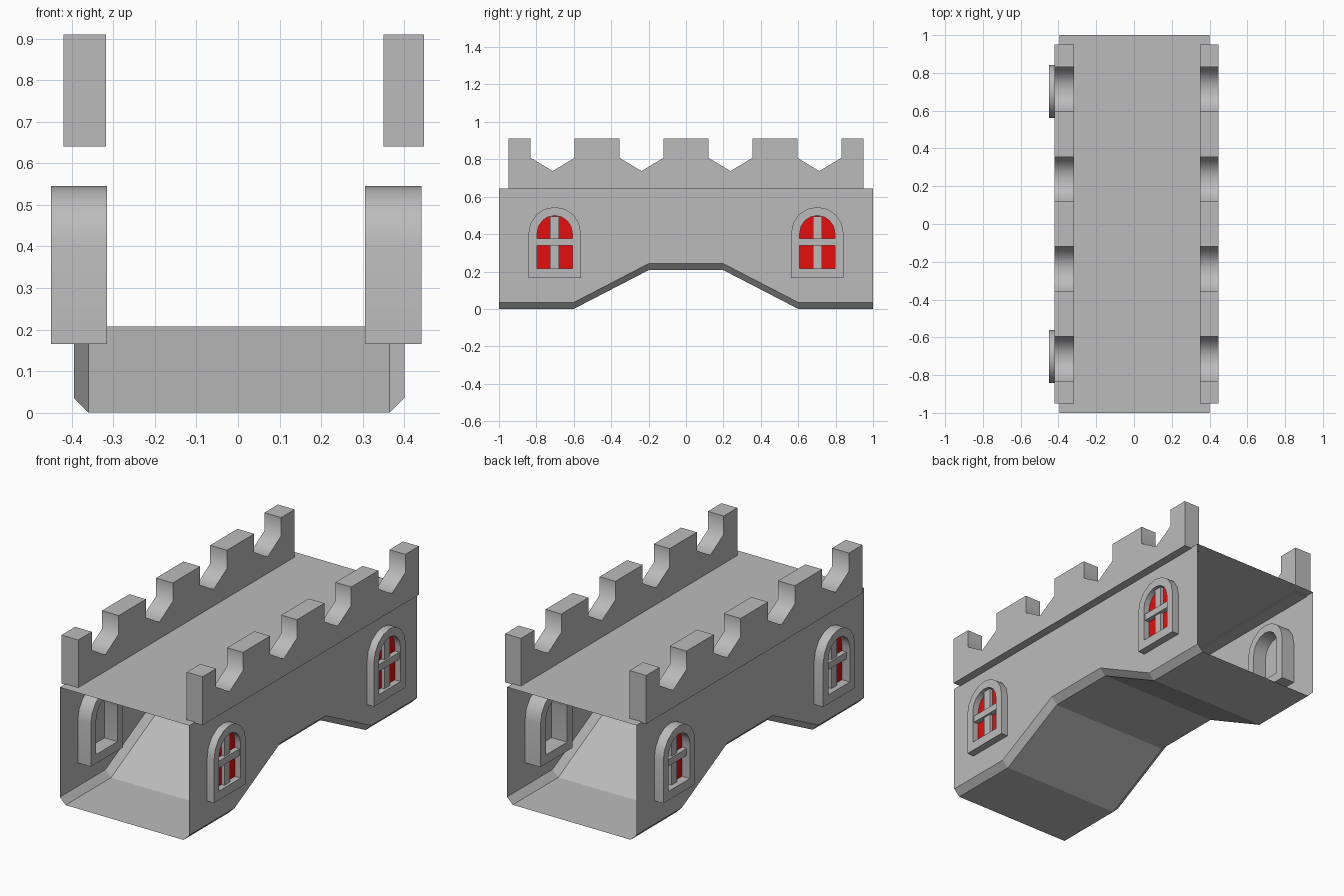
import bpy, bmesh, math

cube = bpy.data.objects.get("Cube")
if cube:
    bpy.data.objects.remove(cube, do_unlink=True)


def material(name, rgb):
    m = bpy.data.materials.new(name)
    m.use_nodes = True
    m.diffuse_color = (*rgb, 1)
    m.node_tree.nodes["Principled BSDF"].inputs["Base Color"].default_value = (*rgb, 1)
    return m


STONE = material("stone grey", (0.5, 0.5, 0.5))
RED = material("glass red", (0.8, 0.004, 0.004))


def finish(name, bm, mat, angle=None, recalc=True):
    if recalc:
        bmesh.ops.recalc_face_normals(bm, faces=bm.faces)
    me = bpy.data.meshes.new(name)
    bm.to_mesh(me)
    bm.free()
    me.materials.append(mat)
    ob = bpy.data.objects.new(name, me)
    bpy.context.collection.objects.link(ob)
    if angle:
        bpy.ops.object.select_all(action='DESELECT')
        ob.select_set(True)
        bpy.context.view_layer.objects.active = ob
        bpy.ops.object.shade_smooth_by_angle(angle=math.radians(angle))
    return ob


def loop(bm, pts, x):
    return [bm.verts.new((x, y, z)) for y, z in pts]


def band(bm, a, b):
    n = len(a)
    for i in range(n):
        j = (i + 1) % n
        bm.faces.new((a[i], a[j], b[j], b[i]))


def prism(name, pts, x0, x1, mat, angle=None):
    """Extrude a (y, z) profile along x."""
    bm = bmesh.new()
    a, b = loop(bm, pts, x0), loop(bm, pts, x1)
    band(bm, a, b)
    bm.faces.new(a)
    bm.faces.new(b)
    return finish(name, bm, mat, angle)


def ring(name, outer, inner, x0, x1, mat, angle):
    """Extrude the strip between two matching profiles along x."""
    bm = bmesh.new()
    loops = [loop(bm, outer, x0), loop(bm, outer, x1),
             loop(bm, inner, x1), loop(bm, inner, x0)]
    for k in range(4):
        band(bm, loops[k], loops[(k + 1) % 4])
    return finish(name, bm, mat, angle)


def arch(yc, half, bottom, spring=0.405, steps=8):
    pts = [(yc - half, bottom), (yc + half, bottom)]
    for i in range(steps + 1):
        t = math.pi * i / steps
        pts.append((yc + half * math.cos(t), spring + half * math.sin(t)))
    return pts


def rect(y0, y1, z0, z1):
    return [(y0, z0), (y1, z0), (y1, z1), (y0, z1)]


# Open-ended bridge shell: deck, walls, chamfers and arched underside
LEFT, RIGHT, DECK = 0.40, -0.395, 0.645
bm = bmesh.new()
sections = []
for y, base in ((-1, 0), (-0.6, 0), (-0.2, 0.207), (0.2, 0.207), (0.6, 0), (1, 0)):
    outline = ((RIGHT, DECK), (RIGHT, base + 0.035), (RIGHT + 0.035, base),
               (LEFT - 0.035, base), (LEFT, base + 0.035), (LEFT, DECK))
    sections.append([bm.verts.new((x, y, z)) for x, z in outline])
for a, b in zip(sections, sections[1:]):
    band(bm, a, b)
finish("bridge_shell", bm, STONE)

# Battlements with V-bottomed notches
profile = [(0.95, 0.64), (0.95, 0.91)]
for c in (0.713, 0.238, -0.238, -0.713):
    profile += [(c + 0.118, 0.91), (c + 0.118, 0.808), (c, 0.737),
                (c - 0.118, 0.808), (c - 0.118, 0.91)]
profile += [(-0.95, 0.91), (-0.95, 0.64)]
prism("left_battlement", profile, 0.35, 0.447, STONE, 66)
prism("right_battlement", profile, -0.42, -0.317, STONE, 66)

# Arched windows: frame, red pane and crossed bars
for side, wall, sign, x0, x1 in (("left", LEFT, 1, 0.305, 0.442),
                                 ("right", RIGHT, -1, -0.45, -0.315)):
    for end, yc in (("front", -0.702), ("back", 0.702)):
        tag = side + "_" + end + "_window_"
        ring(tag + "frame", arch(yc, 0.14, 0.165), arch(yc, 0.094, 0.215),
             x0, x1, STONE, 35)
        prism(tag + "pane", arch(yc, 0.094, 0.215), wall + sign * 0.001,
              wall + sign * 0.007, RED)
        prism(tag + "upright", rect(yc - 0.024, yc + 0.024, 0.215, 0.495),
              wall + sign * 0.001, wall + sign * 0.025, STONE)
        prism(tag + "crossbar", rect(yc - 0.094, yc + 0.094, 0.338, 0.376),
              wall + sign * 0.001, wall + sign * 0.035, STONE)
